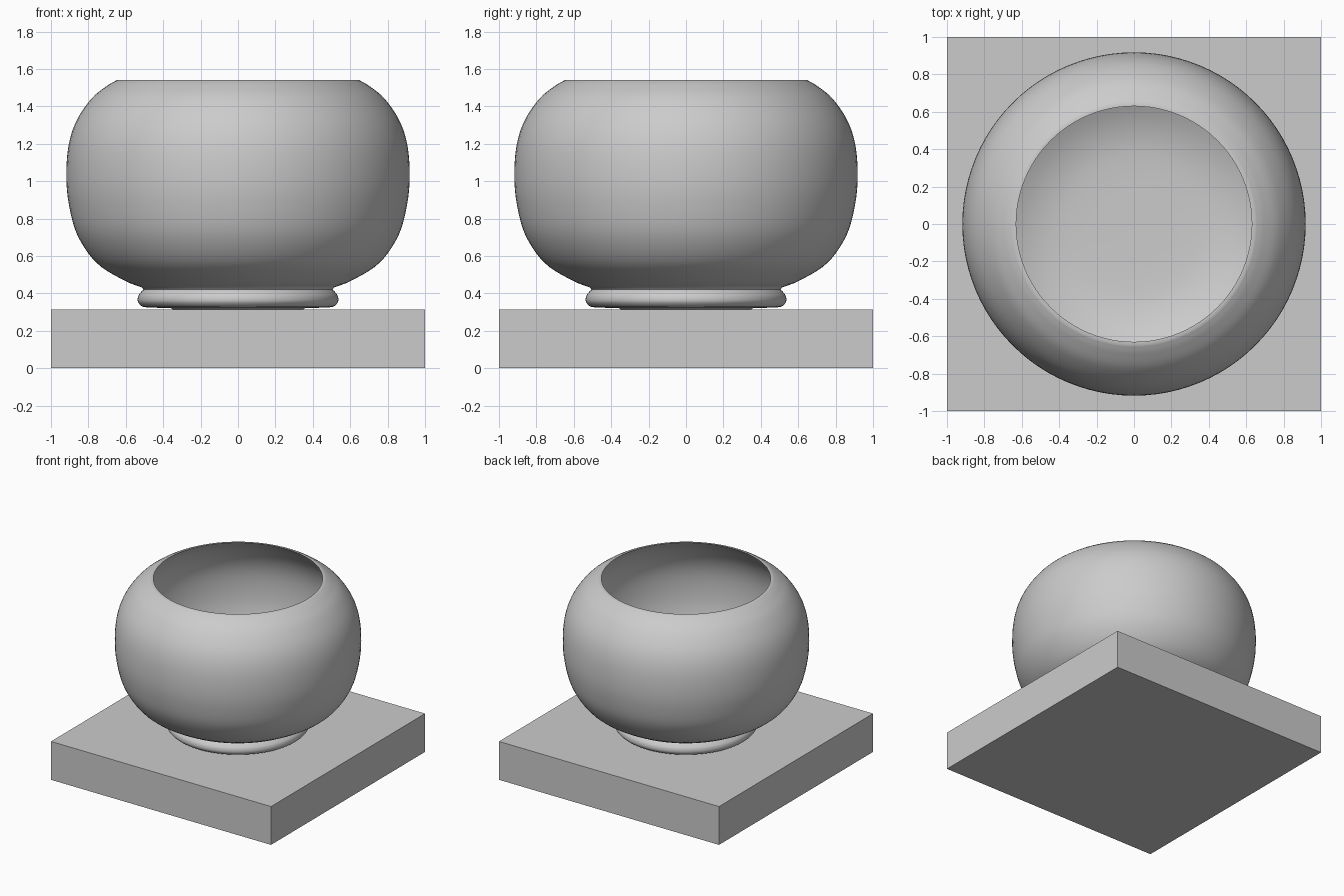
import bpy, math
from mathutils import Vector

if "Cube" in bpy.data.objects:
    bpy.data.objects.remove(bpy.data.objects["Cube"])

PLINTH_H = 0.315
SEGMENTS = 96


def smooth_curve(points, steps=5):
    """Catmull-Rom curve through (radius, height) points."""
    p = [Vector(q) for q in points]
    p = [2 * p[0] - p[1]] + p + [2 * p[-1] - p[-2]]
    out = []
    for a, b, c, d in zip(p, p[1:], p[2:], p[3:]):
        for i in range(steps):
            t = i / steps
            out.append(0.5 * (2 * b + (c - a) * t + (2 * a - 5 * b + 4 * c - d) * t * t
                              + (3 * b - a - 3 * c + d) * t ** 3))
    return out + [p[-2]]


def lathe(name, profile):
    """Revolve a profile around z; both ends are closed with a cap."""
    n, rows = SEGMENTS, len(profile)
    verts = [(r * math.cos(2 * math.pi * i / n), r * math.sin(2 * math.pi * i / n), z)
             for r, z in profile for i in range(n)]
    faces = [(j * n + i, j * n + (i + 1) % n, (j + 1) * n + (i + 1) % n, (j + 1) * n + i)
             for j in range(rows - 1) for i in range(n)]
    faces.append(tuple(reversed(range(n))))
    faces.append(tuple(range((rows - 1) * n, rows * n)))
    mesh = bpy.data.meshes.new(name)
    mesh.from_pydata(verts, [], faces)
    obj = bpy.data.objects.new(name, mesh)
    bpy.context.collection.objects.link(obj)
    bpy.ops.object.select_all(action='DESELECT')
    obj.select_set(True)
    bpy.context.view_layer.objects.active = obj
    bpy.ops.object.shade_smooth_by_angle(angle=math.radians(40))
    return obj


# Square plinth
bpy.ops.mesh.primitive_cube_add(size=1, location=(0, 0, PLINTH_H / 2))
plinth = bpy.context.object
plinth.name = "plinth"
plinth.scale = (2, 2, PLINTH_H)
bpy.ops.object.transform_apply(location=False, rotation=False, scale=True)

# Bowl: rounded foot ring, bulging outside, thin rim, hollow inside
foot = smooth_curve([(0.48, 0.324), (0.513, 0.331), (0.535, 0.355), (0.534, 0.385),
                     (0.518, 0.408), (0.505, 0.42)])
outside = smooth_curve([(0.515, 0.432), (0.61, 0.47), (0.755, 0.562), (0.858, 0.71),
                        (0.905, 0.88), (0.918, 1.04), (0.904, 1.2), (0.86, 1.33),
                        (0.78, 1.445), (0.70, 1.51), (0.648, 1.54)])
inside = smooth_curve([(0.63, 1.54), (0.685, 1.495), (0.76, 1.425), (0.834, 1.315),
                       (0.876, 1.19), (0.888, 1.04), (0.875, 0.885), (0.83, 0.73),
                       (0.735, 0.59), (0.60, 0.505), (0.45, 0.455), (0.28, 0.438),
                       (0.05, 0.435)])
base = [Vector((0.35, PLINTH_H)), Vector((0.36, 0.322))]
lathe("bowl", base + foot + outside + inside)
